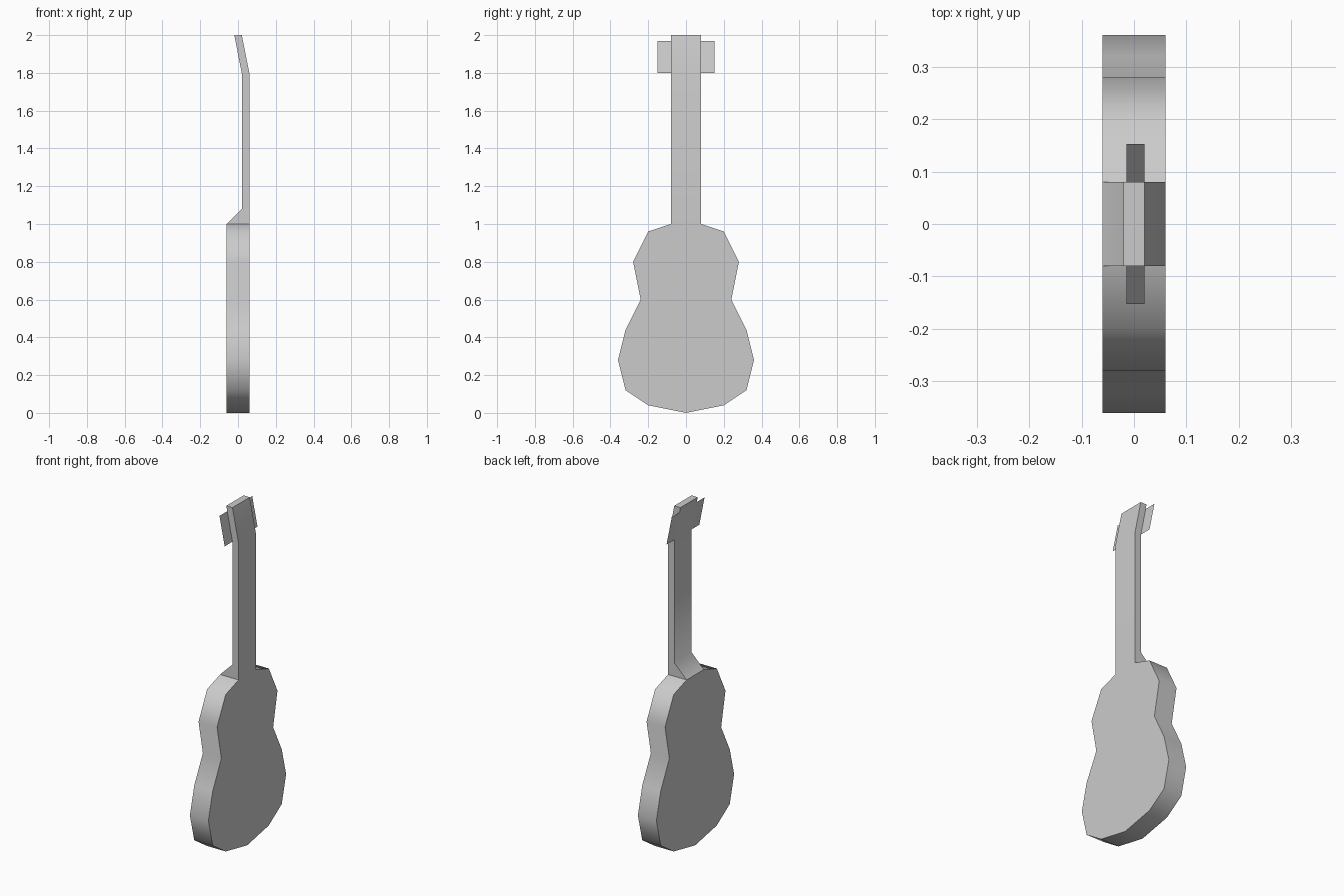
import bpy, bmesh

if "Cube" in bpy.data.objects:
    bpy.data.objects.remove(bpy.data.objects["Cube"])


def prism(name, near, far, open_sides=()):
    """Close two matching outlines with caps and side walls."""
    bm = bmesh.new()
    a = [bm.verts.new(p) for p in near]
    b = [bm.verts.new(p) for p in far]
    n = len(a)
    bm.faces.new(a)
    bm.faces.new(b[::-1])
    for i in range(n):
        if i not in open_sides:
            j = (i + 1) % n
            bm.faces.new((a[i], b[i], b[j], a[j]))
    bmesh.ops.recalc_face_normals(bm, faces=bm.faces)
    return finish(name, bm)


def finish(name, bm):
    mesh = bpy.data.meshes.new(name)
    bm.to_mesh(mesh)
    bm.free()
    obj = bpy.data.objects.new(name, mesh)
    bpy.context.collection.objects.link(obj)
    bpy.ops.object.select_all(action='DESELECT')
    obj.select_set(True)
    bpy.context.view_layer.objects.active = obj
    bpy.ops.object.shade_smooth_by_angle(angle=1.05)
    return obj


# Body: half outline (y, z) mirrored, open where the neck joins
half = [(0.20, 0.04), (0.32, 0.12), (0.36, 0.28), (0.32, 0.44),
        (0.24, 0.60), (0.28, 0.80), (0.20, 0.96), (0.08, 1.0)]
outline = [(0, 0)] + half + [(-y, z) for y, z in reversed(half)]
prism("body", [(0.06, y, z) for y, z in outline],
      [(-0.06, y, z) for y, z in outline], open_sides=(len(half),))

# Neck with sloped heel and tilted headstock: side profile (x, z)
side = [(-0.06, 1.0), (0.06, 1.0), (0.06, 1.8), (0.02, 2.0),
        (-0.02, 2.0), (0.02, 1.8), (0.02, 1.08)]
prism("neck", [(x, -0.08, z) for x, z in side],
      [(x, 0.08, z) for x, z in side], open_sides=(0,))

# Tuner plates: thin flaps in the plane of the headstock's back
for label, s in (("left", -1), ("right", 1)):
    bm = bmesh.new()
    bm.faces.new([bm.verts.new(p) for p in (
        (0.02, s * 0.08, 1.8), (0.02, s * 0.152, 1.8),
        (-0.014, s * 0.152, 1.97), (-0.014, s * 0.08, 1.97))])
    finish("tuner_plate_" + label, bm)
